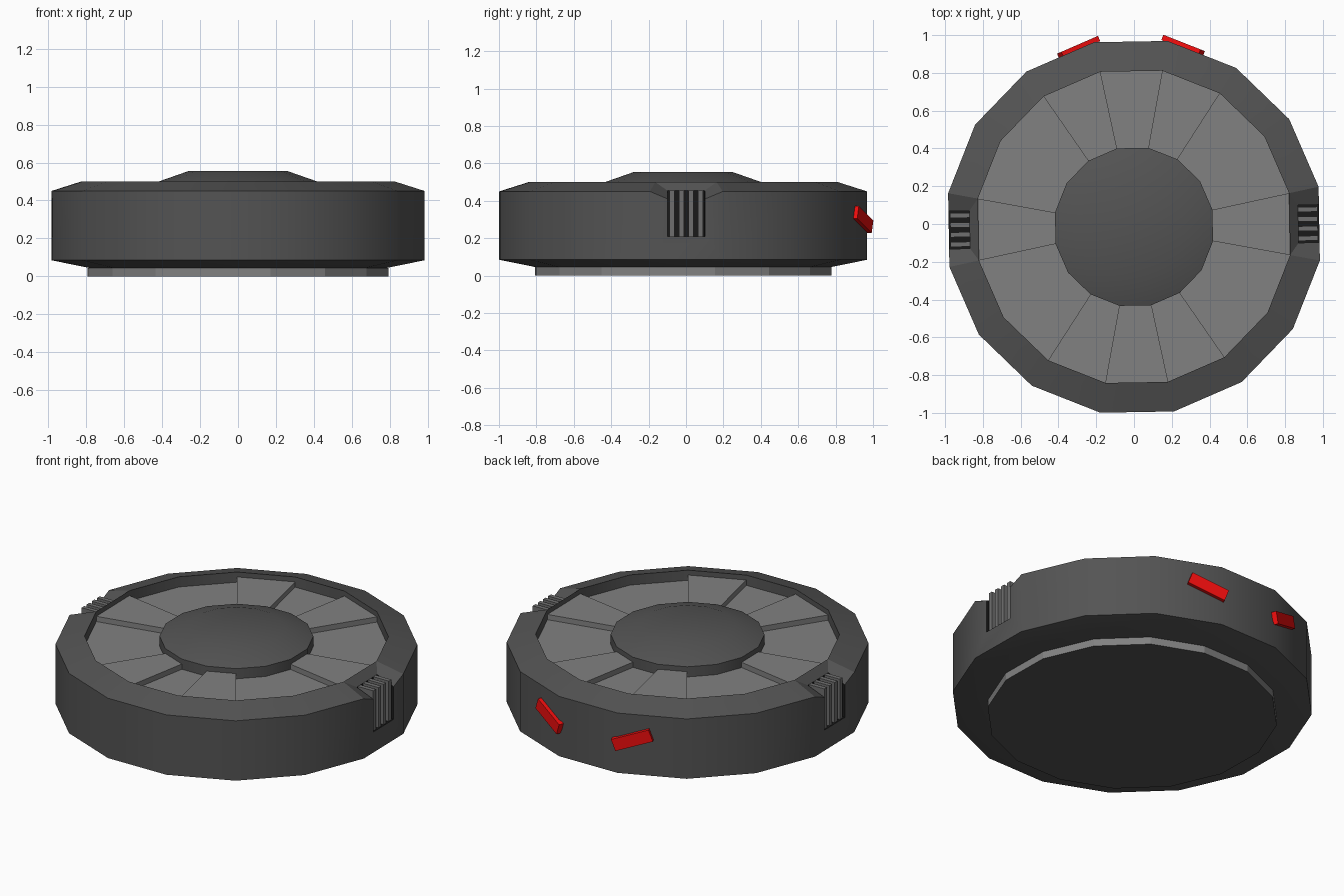
import bpy, bmesh
from math import cos, sin, radians
from mathutils import Matrix

if "Cube" in bpy.data.objects:
    bpy.data.objects.remove(bpy.data.objects["Cube"])

SIDES = 16
STEP = 360 / SIDES
# Whole disc sits slightly twisted about its own centre
CENTRE = Matrix.Translation((0, -0.015, 0)) @ Matrix.Rotation(radians(1), 4, 'Z')
FLOOR = 0.438


def colour(name, *rgb):
    mat = bpy.data.materials.new(name)
    mat.diffuse_color = (*rgb, 1)
    mat.use_nodes = True
    mat.node_tree.nodes["Principled BSDF"].inputs["Base Color"].default_value = mat.diffuse_color
    return mat


dark = colour("dark_grey", 0.088, 0.088, 0.088)
light = colour("panel_grey", 0.22, 0.22, 0.22)
fin_grey = colour("fin_grey", 0.16, 0.16, 0.16)
black = colour("black", 0.01, 0.01, 0.01)
red = colour("red_light", 0.85, 0.004, 0.004)


def finish(name, bm, *mats, smooth=False):
    bmesh.ops.recalc_face_normals(bm, faces=bm.faces)
    mesh = bpy.data.meshes.new(name)
    bm.to_mesh(mesh)
    bm.free()
    mesh.transform(CENTRE)
    for mat in mats:
        mesh.materials.append(mat)
    obj = bpy.data.objects.new(name, mesh)
    bpy.context.collection.objects.link(obj)
    if smooth:
        bpy.ops.object.select_all(action='DESELECT')
        obj.select_set(True)
        bpy.context.view_layer.objects.active = obj
        bpy.ops.object.shade_smooth_by_angle(angle=radians(25))
    return obj


def polar(r, deg, z):
    return (r * cos(radians(deg)), r * sin(radians(deg)), z)


def lathe(profile):
    """Sixteen-sided solid from (radius, z) points; returns mesh, rings and caps."""
    bm = bmesh.new()
    rings = [[bm.verts.new(polar(r, (i + 0.5) * STEP, z)) for i in range(SIDES)]
             for r, z in profile]
    for a, b in zip(rings, rings[1:]):
        for i in range(SIDES):
            j = (i + 1) % SIDES
            bm.faces.new((a[i], a[j], b[j], b[i]))
    return bm, rings, bm.faces.new(rings[0]), bm.faces.new(rings[-1])


def box(name, size, matrix, mat):
    bm = bmesh.new()
    bmesh.ops.create_cube(bm, size=1, matrix=matrix @ Matrix.Diagonal((*size, 1)))
    return finish(name, bm, mat)


def cut_vent(bm, rings, i, side):
    """Replace one wall and bevel facet by a dipped bevel and an open slot."""
    j = (i + 1) % SIDES
    G, B, A = ((ring[i], ring[j]) for ring in rings[1:4])
    for lo, hi in ((G, B), (B, A)):
        bm.faces.remove(bm.faces.get((lo[0], lo[1], hi[1], hi[0])))
    inner, outer = 0.87, cos(radians(STEP / 2))

    def pair(x, z):
        return [bm.verts.new((side * x, side * y, z)) for y in (-0.1, 0.1)]
    C, D, E, F = pair(inner, 0.455), pair(outer, 0.41), pair(inner, 0.21), pair(outer, 0.21)

    def bridge(p, q):
        return bm.faces.new((p[0], p[1], q[1], q[0]))
    bridge(A, C)
    bridge(G, F)
    slot = [bridge(C, E), bridge(E, F)]
    for s in (0, 1):
        bm.faces.new((A[s], B[s], D[s], C[s]))
        bm.faces.new((B[s], G[s], F[s], D[s]))
        slot.append(bm.faces.new((C[s], D[s], F[s], E[s])))
    for f in slot:
        f.material_index = 2


# Body with recessed top and a vent slot on each side
bm, rings, bottom, floor = lathe([(0.80, 0.045), (1.0, 0.085), (1.0, 0.45),
                                  (0.84, 0.50), (0.84, FLOOR)])
floor.material_index = 1
cut_vent(bm, rings, SIDES - 1, 1)
cut_vent(bm, rings, SIDES // 2 - 1, -1)
finish("body", bm, dark, light, black, smooth=True)

# Base plate with dark underside
bm, rings, bottom, top = lathe([(0.805, 0.0), (0.805, 0.045)])
bottom.material_index = 1
finish("base_plate", bm, light, dark)

# Centre hub
bm = lathe([(0.425, FLOOR - 0.005), (0.425, 0.50), (0.265, 0.555)])[0]
finish("hub", bm, dark, smooth=True)

# Raised wedges on the recessed floor
for k in (0, 3, 5, 8, 11, 13):
    bm = bmesh.new()
    a0, a1 = (k - 0.5) * STEP, (k + 0.5) * STEP
    lower, upper = [[bm.verts.new(polar(r, a, z)) for r, a in
                     ((0.42, a0), (0.84, a0), (0.84, a1), (0.42, a1))]
                    for z in (FLOOR - 0.005, 0.47)]
    bm.faces.new(lower)
    bm.faces.new(upper)
    for i in range(4):
        j = (i + 1) % 4
        bm.faces.new((lower[i], lower[j], upper[j], upper[i]))
    finish("raised_wedge", bm, light)

# Vent fins
for side in (1, -1):
    for i in range(4):
        box("vent_fin", (0.105, 0.026, 0.245),
            Matrix.Translation((side * 0.92, (i - 1.5) * 0.051, 0.3325)), fin_grey)

# Slanted red lights on the two back facets
for side in (1, -1):
    m = (Matrix.Rotation(radians(90 - side * STEP), 4, 'Z')
         @ Matrix.Translation((0.988, side * 0.11, 0.30))
         @ Matrix.Rotation(radians(-side * 20), 4, 'X'))
    box("red_light", (0.03, 0.225, 0.072), m, red)
